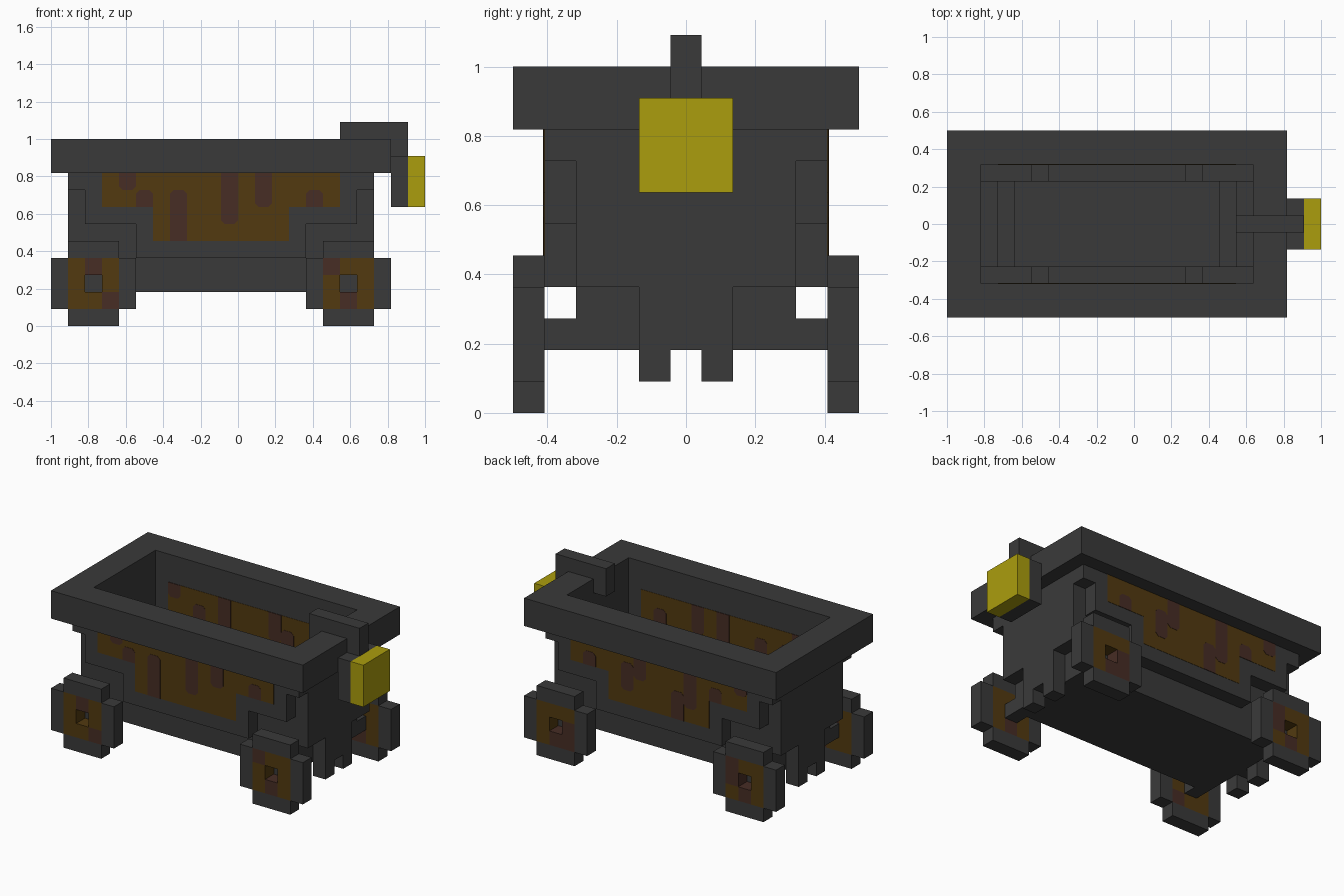
import bpy
import bmesh

cube = bpy.data.objects.get("Cube")
if cube:
    bpy.data.objects.remove(cube, do_unlink=True)

U = 1 / 11          # one block of the grid the cart is built on
MID = -1            # x of the middle of the tub, in blocks


def material(name, rgb):
    m = bpy.data.materials.new(name)
    m.use_nodes = True
    m.diffuse_color = (*rgb, 1)
    m.node_tree.nodes["Principled BSDF"].inputs["Base Color"].default_value = (*rgb, 1)
    return m


IRON = material("dark iron", (0.042, 0.042, 0.042))
RUST = material("brown rust", (0.084, 0.042, 0.005))
STAIN = material("red rust", (0.063, 0.026, 0.018))
LAMP = material("yellow lamp", (0.407, 0.337, 0.004))


def finish(name, bm, mats):
    bmesh.ops.recalc_face_normals(bm, faces=bm.faces)
    bmesh.ops.scale(bm, vec=(U, U, U), verts=bm.verts)
    mesh = bpy.data.meshes.new(name)
    bm.to_mesh(mesh)
    bm.free()
    for m in mats:
        mesh.materials.append(m)
    obj = bpy.data.objects.new(name, mesh)
    bpy.context.collection.objects.link(obj)
    return obj


def add_box(bm, x0, x1, y0, y1, z0, z1, index=0):
    verts = bmesh.ops.create_cube(bm, size=1)["verts"]
    for v in verts:
        v.co = (x1 if v.co.x > 0 else x0, y1 if v.co.y > 0 else y0, z1 if v.co.z > 0 else z0)
    for f in {f for v in verts for f in v.link_faces}:
        f.material_index = index


def boxes(name, mat, *dims):
    bm = bmesh.new()
    for d in dims:
        add_box(bm, *d)
    return finish(name, bm, [mat])


def add_prism(bm, outline, y0, y1):
    """Extrude an x-z outline along y."""
    face = bm.faces.new([bm.verts.new((x, y0, z)) for x, z in outline])
    new = bmesh.ops.extrude_face_region(bm, geom=[face])["geom"]
    bmesh.ops.translate(bm, vec=(0, y1 - y0, 0),
                        verts=[g for g in new if isinstance(g, bmesh.types.BMVert)])


def symmetric(half):
    """Complete a right-hand outline (offsets from the tub middle) on the left."""
    return [(MID + x, z) for x, z in half] + [(MID - x, z) for x, z in reversed(half)]


def drip(x0, x1, z0, z1):
    """Stain outline with cut corners on its free ends."""
    c = 0.22
    top = c if z1 < 9 else 0
    low = c if z0 not in (5,) and not (z0 == 7 and not -5 <= x0 < 3) else 0
    pts = [(x0 + low, z0), (x1 - low, z0), (x1, z0 + low), (x1, z1 - top),
           (x1 - top, z1), (x0 + top, z1), (x0, z1 - top), (x0, z0 + low)]
    return list(dict.fromkeys(pts))


# Rim around the open top
boxes("rim", IRON, (-11, 9, -5.5, -3.5, 9, 11), (-11, 9, 3.5, 5.5, 9, 11),
      (-11, -9, -3.5, 3.5, 9, 11), (7, 9, -3.5, 3.5, 9, 11))

# Floor and the stepped ends
boxes("floor", IRON, (-9, 7, -3.5, 3.5, 2, 3))
for label, s in (("left", 1), ("right", -1)):
    def span(a, b):
        return tuple(sorted((MID + s * a, MID + s * b)))
    boxes(label + "_end_wall", IRON, (*span(8, 9), -3.5, 3.5, 4, 9),
          (*span(7, 8), -2.5, 2.5, 3, 5), (*span(6, 7), -2.5, 2.5, 3, 4))
    boxes(label + "_coupling", IRON, (*span(8, 9), -1.5, 1.5, 2, 4),
          (*span(8, 9), 0.5, 1.5, 1, 2), (*span(8, 9), -1.5, -0.5, 1, 2))
    boxes(label + "_axle", IRON, (*span(7, 8), -4.5, 4.5, 2, 3))

# Side walls: stepped over the wheels, with rust patches showing on both faces
WALL = symmetric([(5, 4), (5, 6), (8, 6), (8, 8), (9, 8), (9, 9)])
PATCH = symmetric([(4, 5), (4, 7), (7, 7), (7, 9)])
LEDGE = symmetric([(8, 3), (8, 7), (5, 7), (5, 6), (4, 6), (4, 5)])
DRIPS = {
    "front": [(-7, -6, 8, 9), (-6, -5, 7, 8), (-4, -3, 5, 8), (-1, 0, 6, 9),
              (1, 2, 7, 9), (4, 5, 7, 8)],
    "back": [(4, 5, 7, 8), (1, 2, 6, 8), (0, 1, 7, 9), (-4, -3, 6, 9),
             (-3, -2, 5, 7), (-6, -5, 7, 8), (-8, -7, 8, 9)],
}
for side, s in (("front", -1), ("back", 1)):
    for name, mat, outlines, y0, y1 in (
            ("side_wall", IRON, [WALL], 3.5, 4.5),
            ("inner_ledge", IRON, [LEDGE], 2.5, 3.5),
            ("rust_patch", RUST, [PATCH], 3.48, 4.52),
            ("rust_drips", STAIN, [drip(*d) for d in DRIPS[side]], 3.46, 4.54)):
        bm = bmesh.new()
        for outline in outlines:
            add_prism(bm, outline, s * y0, s * y1)
        finish(side + "_" + name, bm, [mat])
    y = sorted((s * 2.5, s * 3.5))
    boxes(side + "_sill", IRON, (-9, 7, *y, 3, 5))

# Wheels: a tread of four bars round a rusty hub with a square hole.
# Stained hub cells are (column, row) from the hub centre.
WHEELS = {
    ("front", "right"): [(0, 1), (1, -1)],
    ("front", "left"): [(-1, 1), (0, -1)],
    ("back", "right"): [(1, 1), (1, 0), (0, -1)],
    ("back", "left"): [(-1, -1), (0, -1), (-1, 0)],
}
for (side, end), stained in WHEELS.items():
    cx, cz = (6.5 if end == "left" else -8.5), 2.5
    y = (4.5, 5.5) if side == "back" else (-5.5, -4.5)
    bm = bmesh.new()
    for d in (-2, 2):
        add_box(bm, cx + d - .5, cx + d + .5, *y, cz - 1.5, cz + 1.5)
        add_box(bm, cx - 1.5, cx + 1.5, *y, cz + d - .5, cz + d + .5)
    for i in (-1, 0, 1):
        for k in (-1, 0, 1):
            if (i, k) != (0, 0):
                add_box(bm, cx + i - .5, cx + i + .5, *y, cz + k - .5, cz + k + .5,
                        2 if (i, k) in stained else 1)
    finish(f"{side}_{end}_wheel", bm, [IRON, RUST, STAIN])

# Lamp hung over the rim on a hook
boxes("lamp_hook", IRON, (6, 10, -.5, .5, 11, 12), (6, 7, -.5, .5, 10, 11),
      (9, 10, -.5, .5, 10, 11))
boxes("lamp_housing", IRON, (9, 10, -1.5, 1.5, 7, 10))
boxes("lamp_glass", LAMP, (10, 11, -1.5, 1.5, 7, 10))
